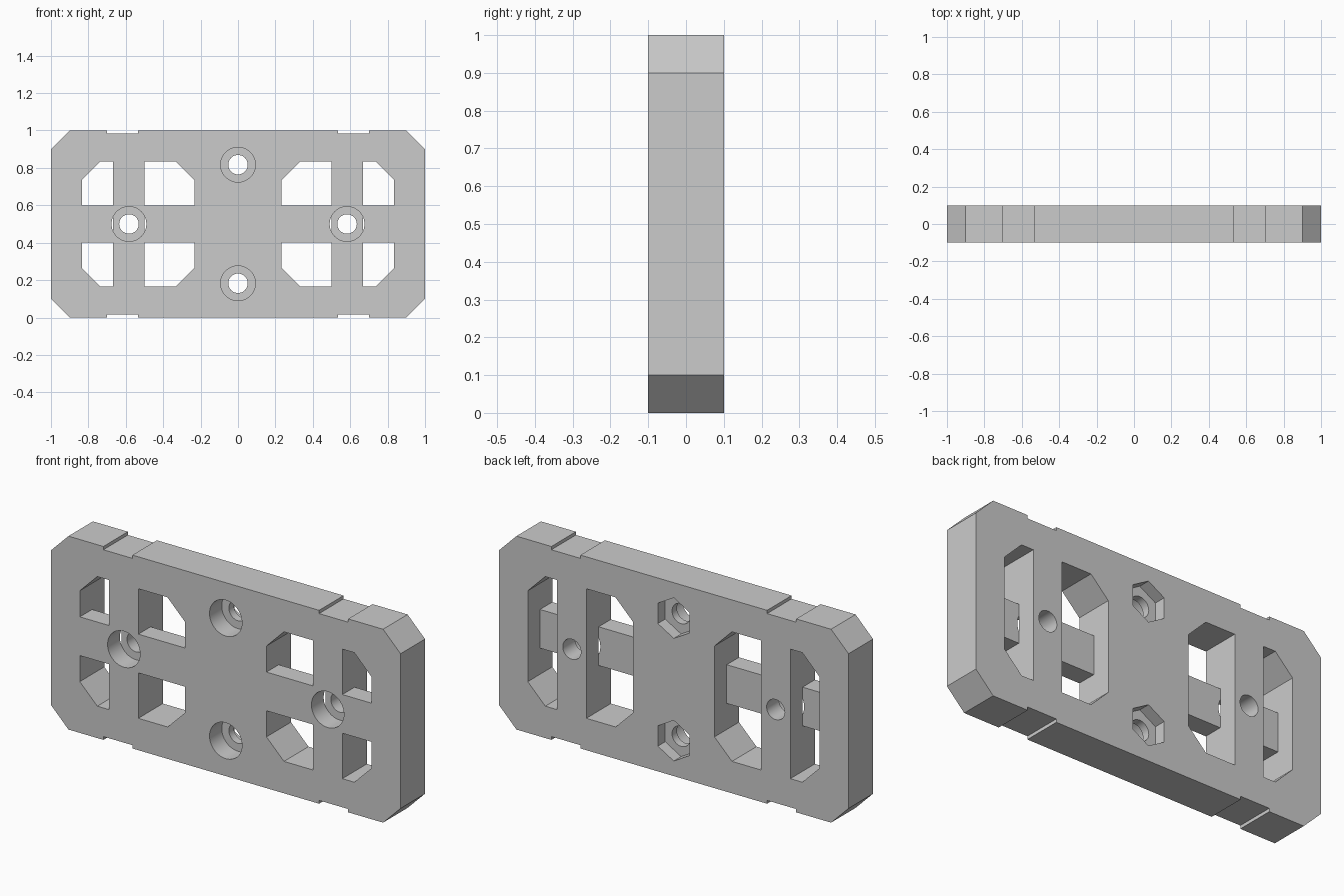
import bpy
import bmesh
from math import cos, sin, tau, radians

if "Cube" in bpy.data.objects:
    bpy.data.objects.remove(bpy.data.objects["Cube"])

HALF = 0.1      # half thickness of the plate
OVER = 0.2      # how far cutters reach past a face
MID = 0.5       # height of the plate centre


def prism(name, points, y0, y1):
    """Extrude an x-z outline from y0 to y1."""
    bm = bmesh.new()
    face = bm.faces.new([bm.verts.new((x, y0, z)) for x, z in points])
    top = bmesh.ops.extrude_face_region(bm, geom=[face])["geom"]
    moved = [v for v in top if isinstance(v, bmesh.types.BMVert)]
    bmesh.ops.translate(bm, verts=moved, vec=(0, y1 - y0, 0))
    bmesh.ops.recalc_face_normals(bm, faces=bm.faces)
    mesh = bpy.data.meshes.new(name)
    bm.to_mesh(mesh)
    bm.free()
    obj = bpy.data.objects.new(name, mesh)
    bpy.context.collection.objects.link(obj)
    return obj


def box(x0, x1, z0, z1):
    return [(x0, z0), (x1, z0), (x1, z1), (x0, z1)]


def ring(x, z, radius, sides):
    """Regular polygon with a corner pointing up."""
    return [(x + radius * sin(tau * i / sides), z + radius * cos(tau * i / sides))
            for i in range(sides)]


def cut(target, cutter):
    mod = target.modifiers.new("cut", "BOOLEAN")
    mod.operation = "DIFFERENCE"
    mod.solver = "EXACT"
    mod.object = cutter
    bpy.context.view_layer.objects.active = target
    bpy.ops.object.modifier_apply(modifier=mod.name)
    bpy.data.objects.remove(cutter)


# Plate with chamfered corners
c = 0.1
plate = prism("plate", [(-1, c), (c - 1, 0), (1 - c, 0), (1, c),
                        (1, 1 - c), (1 - c, 1), (c - 1, 1), (-1, 1 - c)], -HALF, HALF)

# Openings: chamfered on one side, each crossed by a half-depth bar at the front
for side in (-1, 1):
    for square_x, cham_x in ((0.5, 0.233), (0.667, 0.835)):
        step = c if cham_x < square_x else -c
        h = 0.335
        outline = [(square_x, MID - h), (cham_x + step, MID - h), (cham_x, MID - h + c),
                   (cham_x, MID + h - c), (cham_x + step, MID + h), (square_x, MID + h)]
        opening = prism("opening", [(side * x, z) for x, z in outline], -OVER, OVER)
        cut(opening, prism("bar", box(-2, 2, MID - c, MID + c), -2 * OVER, 0))
        cut(plate, opening)

    # Shallow notches across the top and bottom edges
    for z0, z1 in ((-OVER, 0.017), (0.983, 1 + OVER)):
        cut(plate, prism("notch", box(side * 0.617 - 0.083, side * 0.617 + 0.083, z0, z1),
                         -OVER, OVER))

# Counterbored screw holes, with hexagonal nut pockets behind the central pair
for x, z in ((-0.583, MID), (0.583, MID), (0, 0.183), (0, 0.817)):
    cut(plate, prism("counterbore", ring(x, z, 0.093, 48), -OVER, 0))
    cut(plate, prism("hole", ring(x, z, 0.052, 48), -OVER, OVER))
    if x == 0:
        cut(plate, prism("nut_pocket", ring(x, z, 0.105, 6), 0.04, OVER))

# Grey material
grey = bpy.data.materials.new("plain grey")
grey.use_nodes = True
colour = (0.6, 0.6, 0.6, 1)
grey.diffuse_color = colour
grey.node_tree.nodes["Principled BSDF"].inputs["Base Color"].default_value = colour
plate.data.materials.clear()
plate.data.materials.append(grey)

# Smooth the round holes, keep the edges sharp
bpy.ops.object.select_all(action="DESELECT")
plate.select_set(True)
bpy.context.view_layer.objects.active = plate
bpy.ops.object.shade_smooth_by_angle(angle=radians(30))
